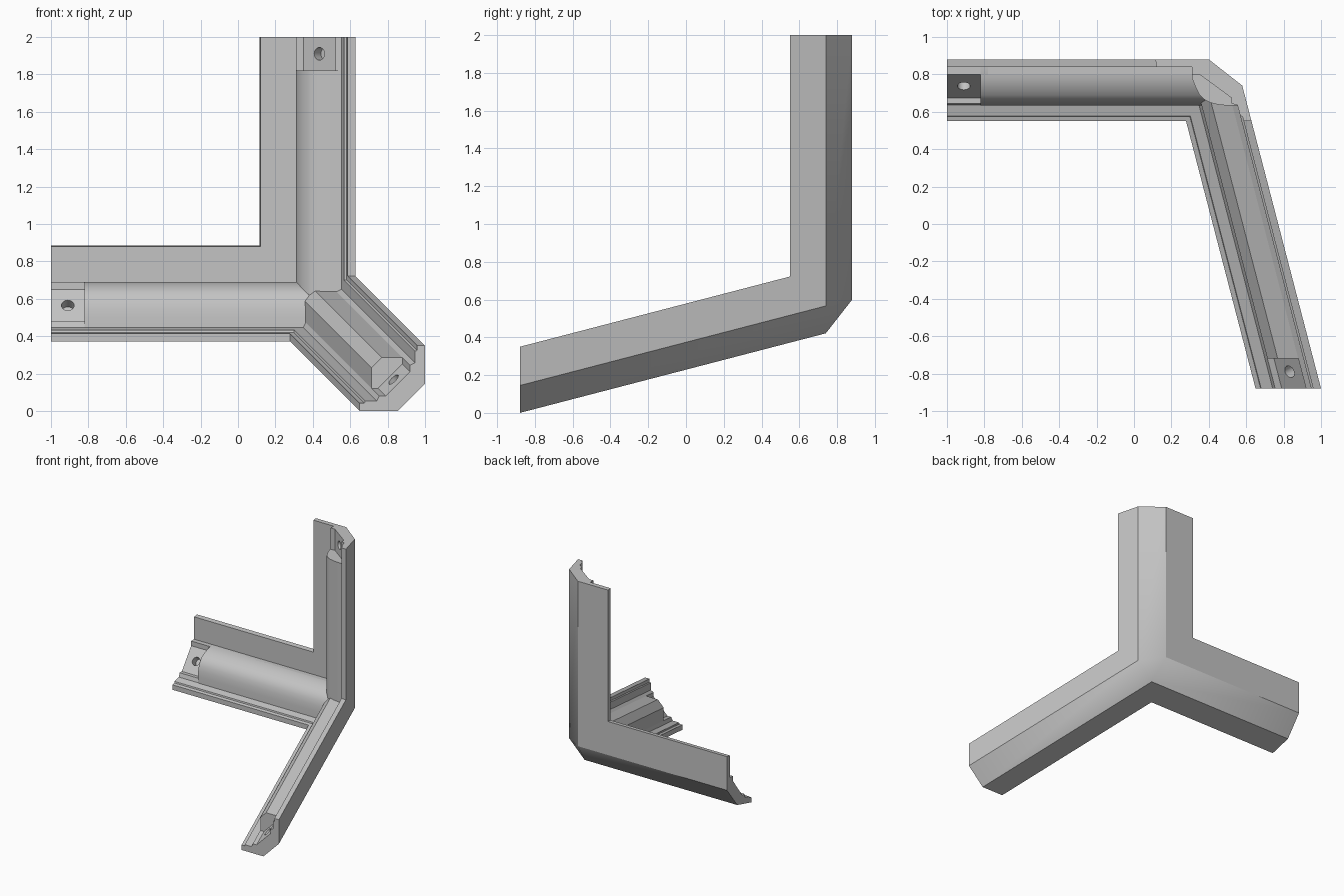
import bpy, bmesh, math
from mathutils import Vector

old = bpy.data.objects.get("Cube")
if old:
    bpy.data.objects.remove(old, do_unlink=True)

K = 0.26                                   # lean of the front arm
def right_x(y): return 1 - K * (y + .88)   # outer right plane
def base_z(y): return K * (y + .88)        # outer bottom plane

grey = bpy.data.materials.new("light_grey")
grey.use_nodes = True
colour = (.55, .55, .55, 1)
grey.diffuse_color = colour
grey.node_tree.nodes["Principled BSDF"].inputs["Base Color"].default_value = colour

def add_object(name, bm):
    mesh = bpy.data.meshes.new(name)
    bm.to_mesh(mesh)
    bm.free()
    mesh.materials.append(grey)
    ob = bpy.data.objects.new(name, mesh)
    bpy.context.scene.collection.objects.link(ob)
    return ob

def prism(name, points, travel):
    """Extrude a closed profile along a vector."""
    bm = bmesh.new()
    face = bm.faces.new([bm.verts.new(p) for p in points])
    ext = bmesh.ops.extrude_face_region(bm, geom=[face], use_keep_orig=True)
    moved = [v for v in ext["geom"] if isinstance(v, bmesh.types.BMVert)]
    bmesh.ops.translate(bm, verts=moved, vec=travel)
    bmesh.ops.recalc_face_normals(bm, faces=bm.faces[:])
    return add_object(name, bm)

def drill(target, centre, axis):
    """Sink a blind screw hole into a rail."""
    bm = bmesh.new()
    bmesh.ops.create_cone(bm, cap_ends=True, segments=20, radius1=.034, radius2=.034, depth=.12)
    bm.transform(axis.to_track_quat('Z', 'Y').to_matrix().to_4x4())
    bmesh.ops.translate(bm, verts=bm.verts[:], vec=centre)
    cutter = add_object("screw_hole_cutter", bm)
    mod = target.modifiers.new("hole", 'BOOLEAN')
    mod.operation, mod.solver, mod.object = 'DIFFERENCE', 'EXACT', cutter
    bpy.context.view_layer.update()
    done = bpy.data.meshes.new_from_object(target.evaluated_get(bpy.context.evaluated_depsgraph_get()))
    target.modifiers.clear()
    target.data = done
    bpy.data.objects.remove(cutter, do_unlink=True)

def smooth(ob):
    bpy.ops.object.select_all(action='DESELECT')
    ob.select_set(True)
    bpy.context.view_layer.objects.active = ob
    bpy.ops.object.shade_smooth_by_angle(angle=math.radians(30))

# Corner triangle, and the planes where the arms meet
X, Y, Z = Vector((1, 0, 0)), Vector((0, 1, 0)), Vector((0, 0, 1))
lean = Vector((-K, 1, K))
p1 = Vector((.40, .88, .60))
p2 = Vector((.855 - base_z(.74), .74, base_z(.74)))
p3 = Vector((right_x(.74), .74, .145 + base_z(.74)))
low = Vector((.65 - base_z(.55), .55, base_z(.55)))
high = Vector((right_x(.55), .55, .35 + base_z(.55)))
tip = (p1, (p2 - p1).cross(p3 - p1))
back_mitre = (p1, X + Z)
base_mitre = (p2, (low - p2).cross(Z))
right_mitre = (p3, (high - p3).cross(X))

# Stepped inner lip as (depth, wall thickness), and its match on the front arm
lip = [(.55, .042), (.575, .042), (.578, .053), (.635, .053)]
spread = (p2.x - low.x) / (p2.y - low.y) + K
front_lip = [(.65 + (y - .55) * spread, h) for y, h in lip]

# Profiles shared by the side and upright arms, then those of the front arm
rail = [(.115, .88), (.40, .88), (right_x(.74), .74), (right_x(.55), .55)]
rail += [(right_x(y) - h, y) for y, h in lip]
rail += [(.52, .645), (.52, .675), (.35, .80), (.31, .80), (.31, .84), (.12, .84)]
bulge = [(.31, .86), (.31, .78), (.328, .735), (.35, .69), (.38, .663), (.41, .648),
         (.45, .638), (.50, .633), (.58, .632), (.56, .70), (.40, .84)]
front_rail = [(.65, 0), (.855, 0), (1, .145), (1, .35)]
front_rail += [(1 - h, 1 - x) for x, h in front_lip]
front_rail += [(.92, .245), (.92, .21), (.79, .08), (.755, .08)] + front_lip[::-1]
front_bulge = [(.755, .02), (.755, .19), (.81, .245), (.98, .245), (.97, .20), (.80, .03)]

def side(s, y, d=0): return Vector((-1 + d, y, 1 - s))
def upright(s, y, d=0): return Vector((s, y, 2 - d))
def front(x, z, d=0): return Vector((x, -.88, z)) + lean * d

# name, placing rule, rail, bulge, seat edges, direction, bulge start and end, mitres
seat = ((.35, .80), (.52, .675))
arms = [
    ("side", side, rail, bulge, seat, X, .18, 1.4, (back_mitre, base_mitre)),
    ("upright", upright, rail, bulge, seat, -Z, .18, 1.4, (back_mitre, right_mitre)),
    ("front", front, front_rail, front_bulge, ((.79, .08), (.92, .21)), lean, .16, 1.63,
     (base_mitre, right_mitre)),
]
body = bmesh.new()
for name, place, r, b, (a, c), go, start, end, mitres in arms:
    arm = prism(name + "_rail", [place(*p) for p in r], go * 1.9)
    a, c = place(*a, .09), place(*c, .09)
    drill(arm, (a + c) / 2, go.cross(c - a).normalized())
    bm = bmesh.new()
    bm.from_mesh(arm.data)
    # Trim the inner end so that the three rails meet edge to edge
    for co, no in (tip,) + mitres:
        outward = no.normalized() if no.dot(co - a) > 0 else -no.normalized()
        geom = bm.verts[:] + bm.edges[:] + bm.faces[:]
        bmesh.ops.bisect_plane(bm, geom=geom, dist=1e-5, plane_co=co, plane_no=outward, clear_outer=True)
    bm.to_mesh(arm.data)
    bm.free()
    body.from_mesh(arm.data)
    bpy.data.objects.remove(arm, do_unlink=True)
    smooth(prism(name + "_bulge", [place(*p, start) for p in b], go * (end - start)))

# Close the corner and weld the rails into one frame
corner = body.faces.new([body.verts.new(p) for p in (p1, p2, p3)])
corner.normal_update()
if corner.normal.y < 0:
    corner.normal_flip()
bmesh.ops.remove_doubles(body, verts=body.verts[:], dist=1e-4)
smooth(add_object("corner_frame", body))
